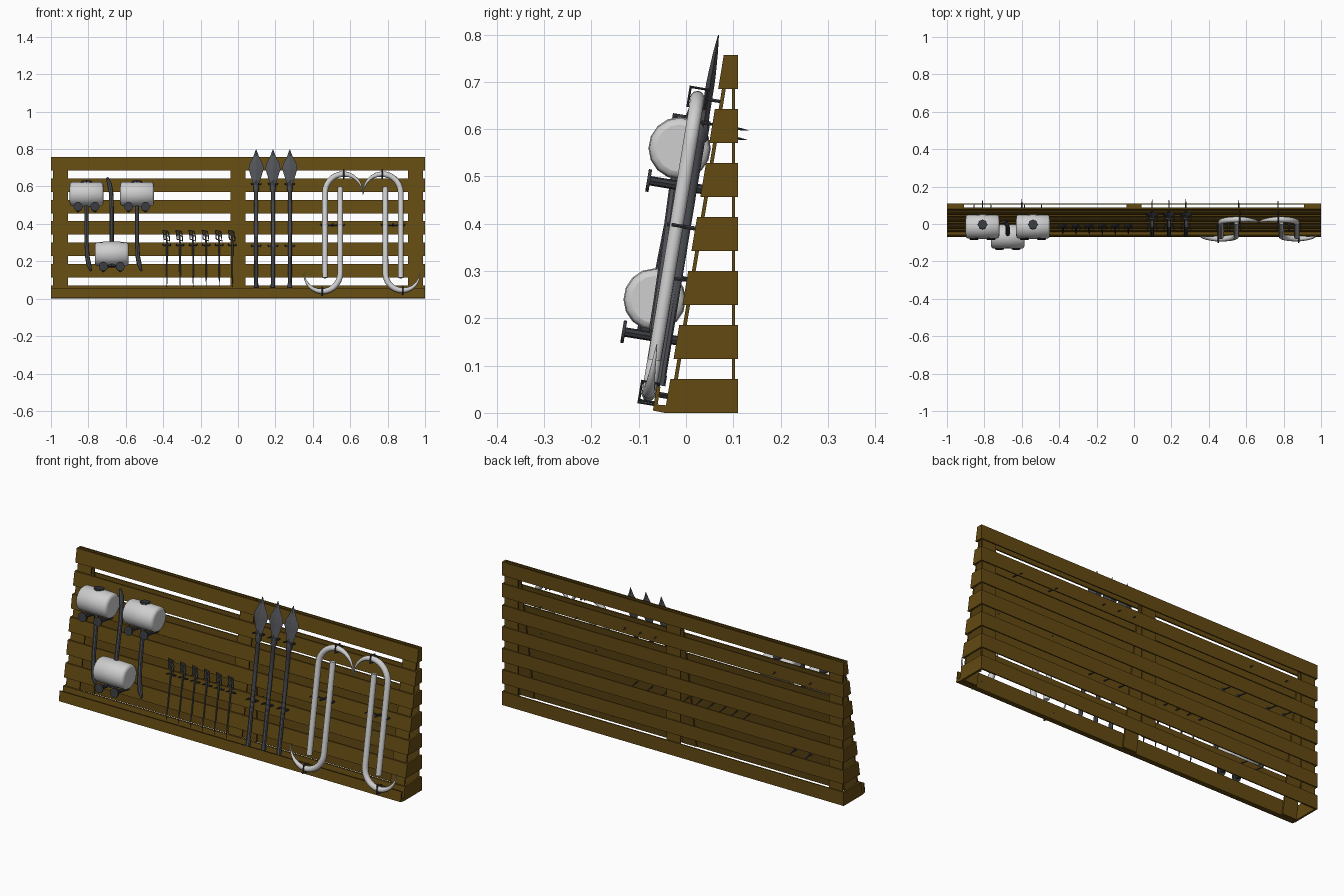
import bpy, bmesh, math
from mathutils import Vector

old = bpy.data.objects.get("Cube")
if old:
    bpy.data.objects.remove(old, do_unlink=True)


def material(name, rgb):
    m = bpy.data.materials.new(name)
    m.use_nodes = True
    m.diffuse_color = (*rgb, 1)
    m.node_tree.nodes["Principled BSDF"].inputs["Base Color"].default_value = (*rgb, 1)
    return m


WOOD = material("brown wood", (0.125, 0.068, 0.006))
PALE = material("pale metal", (0.62, 0.62, 0.62))
STEEL = material("dark steel", (0.085, 0.088, 0.1))
IRON = material("black iron", (0.04, 0.042, 0.05))


def front_y(z):
    return -0.045 + 0.165 * z


def on_rack(x, z, n):
    """Point at height z on the sloping face, lifted n outwards."""
    return Vector((x, front_y(z) - 0.987 * n, z + 0.163 * n))


def link_mesh(name, bm, mat):
    bmesh.ops.recalc_face_normals(bm, faces=bm.faces)
    me = bpy.data.meshes.new(name)
    bm.to_mesh(me)
    bm.free()
    me.materials.append(mat)
    ob = bpy.data.objects.new(name, me)
    bpy.context.collection.objects.link(ob)
    return ob


def prism(name, profile, x0, x1, mat=WOOD):
    """Extrude a (y, z) outline from x0 to x1."""
    bm = bmesh.new()
    face = bm.faces.new([bm.verts.new((x0, y, z)) for y, z in profile])
    ext = bmesh.ops.extrude_face_region(bm, geom=[face])
    verts = [v for v in ext["geom"] if isinstance(v, bmesh.types.BMVert)]
    bmesh.ops.translate(bm, verts=verts, vec=(x1 - x0, 0, 0))
    return link_mesh(name, bm, mat)


def sloped(name, z0, z1, a, b, x0, x1):
    """Board following the slope, between depths a and b behind the face."""
    prism(name, [(front_y(z0) + a, z0), (front_y(z1) + a, z1),
                 (front_y(z1) + b, z1), (front_y(z0) + b, z0)], x0, x1)


def rod(name, points, radii, mat, sides=10, closed=False):
    """Round bar through points, with one radius or one per point."""
    if isinstance(radii, float):
        radii = [radii] * len(points)
    cu = bpy.data.curves.new(name, "CURVE")
    cu.dimensions = "3D"
    cu.bevel_depth = 1
    cu.bevel_resolution = (sides - 4) // 2
    cu.use_fill_caps = True
    sp = cu.splines.new("POLY")
    sp.points.add(len(points) - 1)
    for p, co, r in zip(sp.points, points, radii):
        p.co = (*co, 1)
        p.radius = r
    sp.use_cyclic_u = closed
    cu.materials.append(mat)
    ob = bpy.data.objects.new(name, cu)
    bpy.context.collection.objects.link(ob)
    bpy.ops.object.select_all(action="DESELECT")
    ob.select_set(True)
    bpy.context.view_layer.objects.active = ob
    bpy.ops.object.convert(target="MESH")
    bpy.ops.object.shade_smooth_by_angle(angle=math.radians(40))
    return bpy.context.object


def pin(x, z, n=0.03):
    """Nail driven through the rack with a pointed tail."""
    rod("pin", [on_rack(x, z, n), on_rack(x, z, -0.06), on_rack(x, z, -0.078)],
        [0.003, 0.003, 0.0005], IRON, 6)


# Rack: slats on four sides, with posts inside
for i in range(7):
    z0 = i * 0.1142
    z1 = z0 + 0.072
    sloped("front_slat", z0, z1, 0, 0.008, -1, 1)
    prism("back_slat", [(0.104, z0), (0.104, z1), (0.11, z1), (0.11, z0)], -1, 1)
    for s in (-1, 1):
        prism("end_slat", [(front_y(z0) + 0.008, z0), (front_y(z1) + 0.008, z1),
                           (0.104, z1), (0.104, z0)], s * 0.99, s)
for x0, x1 in ((-0.99, -0.91), (-0.04, 0.04), (0.91, 0.99)):
    sloped("front_post", 0.003, 0.752, 0.008, 0.016, x0, x1)
    prism("back_post", [(0.097, 0.003), (0.097, 0.752),
                        (0.104, 0.752), (0.104, 0.003)], x0, x1)

# Ledge along the foot of the rack
prism("ledge_floor", [(-0.07, 0.005), (-0.067, 0.018), (-0.042, 0.016), (-0.045, 0)], -1, 1)
prism("ledge_lip", [(-0.07, 0.005), (-0.062, 0.057), (-0.054, 0.055), (-0.062, 0.005)], -1, 1)


# Hammers resting on pairs of pegs
def hammer(x, z, down):
    lift = 0.06
    ends = [(-0.09, 0.05), (-0.087, 0.058), (-0.08, 0.064), (0, 0.066),
            (0.08, 0.064), (0.087, 0.058), (0.09, 0.05)]
    rod("hammer_head", [on_rack(x + dx, z, lift) for dx, r in ends],
        [r for dx, r in ends], PALE, 16)
    rod("hammer_cap", [on_rack(x, z + down * 0.058, lift), on_rack(x, z + down * 0.07, lift)],
        0.026, IRON, 8)
    path = [(0, 0), (0, 0.25), (0.004, 0.33), (0.012, 0.375), (0.024, 0.41)]
    rod("hammer_handle", [on_rack(x + down * dx, z - down * dz, lift - 0.03 * dz) for dx, dz in path],
        [0.011, 0.011, 0.012, 0.013, 0.006], STEEL, 8)
    for s in (-1, 1):
        px, pz = x + s * 0.045, z - 0.077
        rod("hammer_peg", [on_rack(px, pz, -0.01), on_rack(px, pz, 0.112)], 0.01, IRON, 8)
        rod("peg_disc", [on_rack(px, pz, 0.11), on_rack(px, pz, 0.117)], 0.024, IRON, 12)
        pin(px, pz)


hammer(-0.81, 0.55, 1)
hammer(-0.54, 0.55, 1)
hammer(-0.675, 0.23, -1)
for x in (-0.81, -0.6):
    pin(x, 0.61, 0.0)


# Small swords with open hilts
for i in range(6):
    x = -0.38 + i * 0.07

    def at(dx, z, n=0.022):
        return on_rack(x + dx, z, n)

    rod("sword_blade", [at(0, 0.3), at(0, 0.12), at(0, 0.06)], [0.005, 0.004, 0.001], STEEL, 6)
    rod("sword_grip", [at(0, 0.29), at(-0.006, 0.36)], 0.005, STEEL, 6)
    rod("sword_guard", [at(-0.016, 0.315), at(0.014, 0.305), at(0.012, 0.33),
                        at(0.006, 0.357), at(-0.022, 0.362), at(-0.018, 0.34)],
        0.0035, STEEL, 6, closed=True)
    rod("sword_cross", [at(-0.018, 0.34), at(0.012, 0.33)], 0.0035, STEEL, 6)
    rod("sword_hook", [at(-0.02, 0.288, 0.032), at(-0.02, 0.285, 0.006),
                       at(0.02, 0.285, 0.006), at(0.02, 0.288, 0.032)], 0.003, IRON, 6)
    pin(x, 0.285, 0.01)

# Spears with flat leaf heads
for x in (0.097, 0.187, 0.277):
    rod("spear_shaft", [on_rack(x, z, 0.02) for z in (0.055, 0.075, 0.08, 0.57, 0.575, 0.615)],
        [0.012, 0.012, 0.0105, 0.0105, 0.015, 0.015], STEEL, 8)
    bm = bmesh.new()
    rings = []
    for z, w, t in ((0.6, 0.014, 0.011), (0.63, 0.022, 0.009), (0.69, 0.04, 0.009),
                    (0.715, 0.037, 0.008), (0.76, 0.014, 0.005), (0.796, 0.001, 0.001)):
        rings.append([bm.verts.new(on_rack(x + dx, z, 0.018 + dn))
                      for dx, dn in ((w, 0), (0, t), (-w, 0), (0, -t))])
    for a, b in zip(rings, rings[1:]):
        for k in range(4):
            bm.faces.new((a[k], a[k - 1], b[k - 1], b[k]))
    bm.faces.new(rings[0])
    bm.faces.new(rings[-1])
    link_mesh("spear_head", bm, STEEL)
    for z in (0.28, 0.61):
        rod("spear_hook", [on_rack(x - 0.026, z, 0.036), on_rack(x - 0.022, z, 0.006),
                           on_rack(x + 0.022, z, 0.006), on_rack(x + 0.026, z, 0.036)],
            0.004, IRON, 6)
        pin(x, z, 0.008)


# Hooked poles, tapering to a point round the bend
def hooked_pole(x, centre, z_end, z_bend, up):
    lift, radius, steps = 0.04, centre - x, 14
    pts, radii = [on_rack(x, z_end, lift)], [0.0145]
    for i in range(steps + 1):
        t = i / steps
        a = math.pi * t * 1.03
        pts.append(on_rack(centre - radius * math.cos(a),
                           z_bend + up * abs(radius) * math.sin(a), lift))
        radii.append(0.0145 * min(1, 1.9 * (1 - t)) + 0.001)
    rod("hooked_pole", pts, radii, PALE, 10)
    # bracket gripping the crown of the bend
    top = z_bend + up * abs(radius)
    loop = [on_rack(centre, top + dz, n) for dz, n in
            ((-0.02, 0.022), (0.02, 0.022), (0.02, 0.058), (-0.02, 0.058))]
    rod("bend_bracket", loop, 0.004, IRON, 6, closed=True)
    rod("bracket_stem", [on_rack(centre, top, 0.022), on_rack(centre, top, -0.01)], 0.004, IRON, 6)


for x, centre, zs, zb, up in ((0.465, 0.565, 0.105, 0.56, 1), (0.547, 0.45, 0.59, 0.13, -1),
                              (0.87, 0.77, 0.105, 0.56, 1), (0.788, 0.88, 0.59, 0.13, -1)):
    hooked_pole(x, centre, zs, zb, up)

# Double brackets around the straight poles
for x in (0.506, 0.829):
    rod("pole_bracket", [on_rack(x + dx, 0.39, n) for dx, n in
                         ((-0.065, 0.05), (-0.06, 0.022), (0.06, 0.022), (0.065, 0.05))],
        0.004, IRON, 6)
    rod("bracket_stem", [on_rack(x, 0.39, 0.06), on_rack(x, 0.39, -0.01)], 0.005, IRON, 6)
for x in (0.56, 0.77):
    pin(x, 0.59, 0.0)
